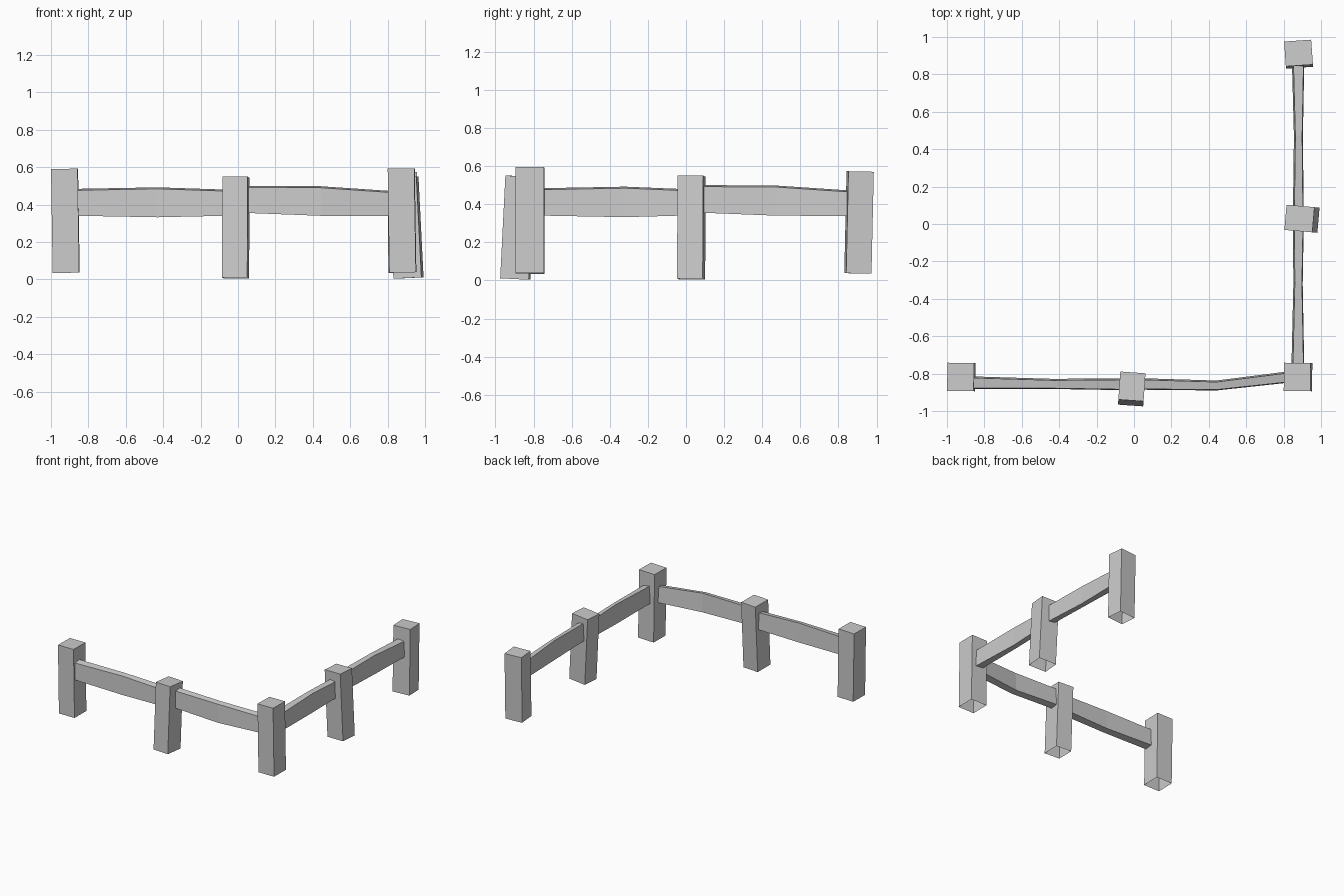
import bpy, bmesh
from math import radians
from mathutils import Matrix, Vector, Euler

if "Cube" in bpy.data.objects:
    bpy.data.objects.remove(bpy.data.objects["Cube"])


def finish(bm, name):
    bmesh.ops.recalc_face_normals(bm, faces=bm.faces)
    me = bpy.data.meshes.new(name)
    bm.to_mesh(me)
    bm.free()
    ob = bpy.data.objects.new(name, me)
    bpy.context.collection.objects.link(ob)
    return ob


# Post: slightly leaning box, open underneath
def post(name, centre, size, rot):
    bm = bmesh.new()
    bmesh.ops.create_cube(bm, size=1, matrix=Matrix.Diagonal((*size, 1)))
    bm.normal_update()
    bottom = [f for f in bm.faces if f.normal.z < -0.9]
    bmesh.ops.delete(bm, geom=bottom, context='FACES_ONLY')
    ob = finish(bm, name)
    ob.location = centre
    ob.rotation_euler = Euler([radians(a) for a in rot])


# Rail: sections are (position along, outer offset, inner offset, low z, high z)
def rail(name, sections, place):
    bm = bmesh.new()
    rings = []
    for s, out, inn, lo, hi in sections:
        ring = [(s, out, lo), (s, out - 0.004, hi - 0.01),
                (s, inn + 0.01, hi), (s, inn, lo + 0.006)]
        ring[1] = (s, out + 0.004, hi - 0.008)
        ring[2] = (s, inn - 0.008, hi)
        rings.append([bm.verts.new(place(*p)) for p in ring])
    for a, b in zip(rings, rings[1:]):
        for i in range(4):
            j = (i + 1) % 4
            bm.faces.new((a[i], a[j], b[j], b[i]))
    bm.faces.new(rings[0])
    bm.faces.new(rings[-1][::-1])
    finish(bm, name)


# Posts
post("left_end_post", (-0.923, -0.818, 0.313), (0.142, 0.15, 0.556), (0, -0.9, -1))
post("front_middle_post", (-0.012, -0.882, 0.277), (0.135, 0.15, 0.54), (-2.9, 0, -4))
post("corner_post", (0.877, -0.818, 0.315), (0.142, 0.15, 0.556), (0, -0.9, -1))
post("side_middle_post", (0.898, 0.028, 0.277), (0.135, 0.15, 0.54), (-2.9, 0, 85))
post("back_end_post", (0.88, 0.908, 0.304), (0.145, 0.133, 0.535), (-1.3, 0, 4))

# Front rails run along x, side rails along y
front = lambda s, d, z: Vector((s, d, z))
side = lambda s, d, z: Vector((-d, s, z))

rail("front_left_rail", [(-0.86, -0.882, -0.815, 0.34, 0.484),
                         (-0.43, -0.882, -0.828, 0.332, 0.492),
                         (-0.07, -0.888, -0.825, 0.34, 0.48)], front)
rail("front_right_rail", [(0.05, -0.886, -0.825, 0.355, 0.50),
                          (0.44, -0.89, -0.837, 0.34, 0.498),
                          (0.81, -0.85, -0.79, 0.338, 0.473)], front)
rail("side_front_rail", [(-0.75, -0.91, -0.842, 0.34, 0.484),
                         (-0.32, -0.902, -0.852, 0.332, 0.492),
                         (-0.03, -0.907, -0.85, 0.34, 0.48)], side)
rail("side_back_rail", [(0.09, -0.907, -0.85, 0.355, 0.50),
                        (0.47, -0.903, -0.855, 0.34, 0.498),
                        (0.845, -0.91, -0.845, 0.338, 0.473)], side)
